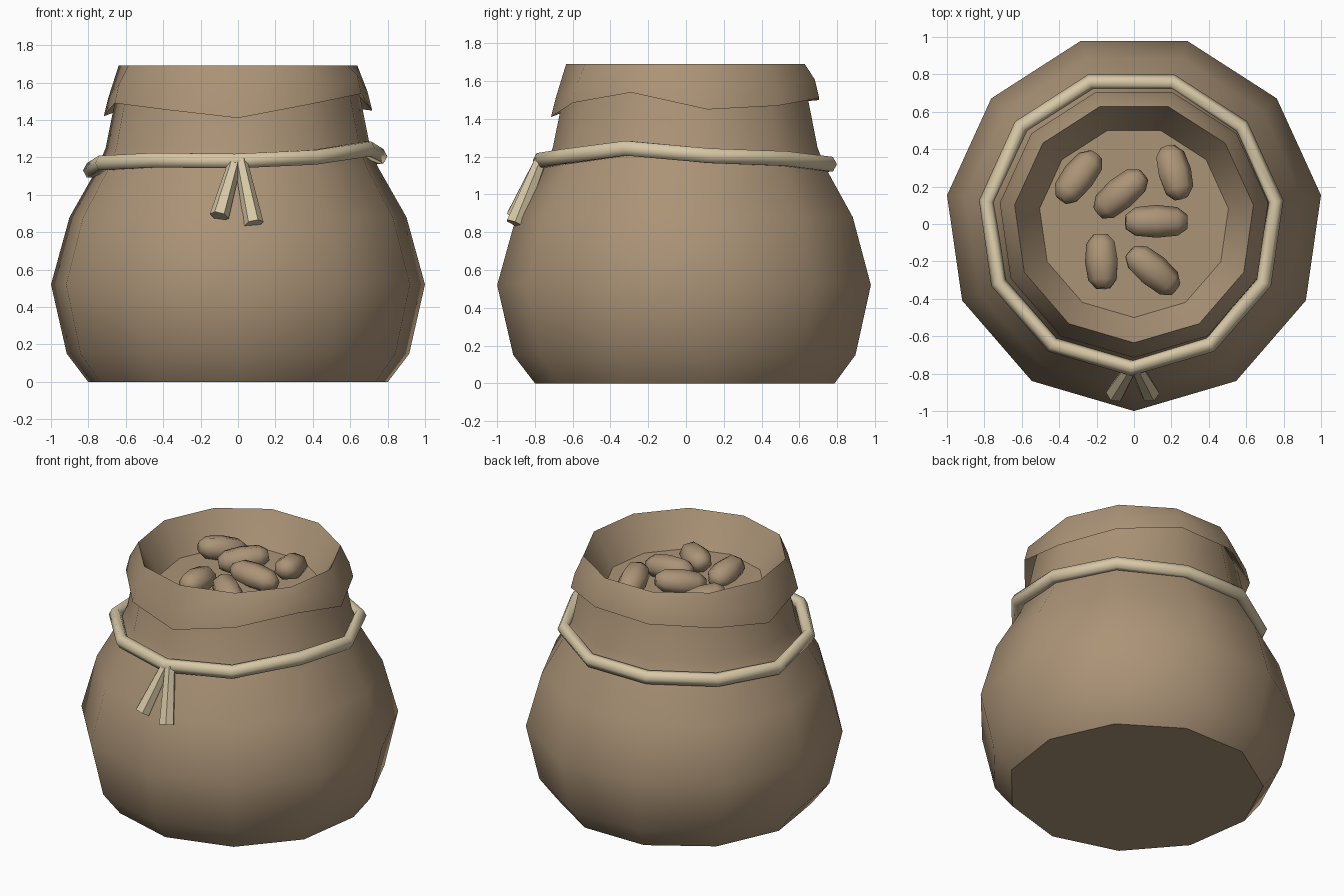
import bpy, bmesh, math
from mathutils import Vector, Matrix

if "Cube" in bpy.data.objects:
    bpy.data.objects.remove(bpy.data.objects["Cube"])

N = 11          # sides of the sack
CY = 0.01       # centre offset in y


def material(name, rgb):
    m = bpy.data.materials.new(name)
    m.diffuse_color = (*rgb, 1)
    m.use_nodes = True
    m.node_tree.nodes["Principled BSDF"].inputs["Base Color"].default_value = m.diffuse_color
    return m


BURLAP = material("burlap_brown", (0.41, 0.295, 0.185))
ROPE = material("rope_cream", (0.68, 0.575, 0.38))


def point(k, r, z, dx=0.0):
    a = -math.pi / 2 + 2 * math.pi * k / N
    return Vector((r * math.cos(a) + dx, r * math.sin(a) + CY, z))


def finish(name, bm, mat, angle):
    bmesh.ops.recalc_face_normals(bm, faces=bm.faces)
    me = bpy.data.meshes.new(name)
    bm.to_mesh(me)
    bm.free()
    me.materials.append(mat)
    ob = bpy.data.objects.new(name, me)
    bpy.context.collection.objects.link(ob)
    bpy.context.view_layer.objects.active = ob
    ob.select_set(True)
    bpy.ops.object.shade_smooth_by_angle(angle=math.radians(angle))
    ob.select_set(False)
    return ob


def skin(bm, rings, closed=False, caps=True):
    """Bridge successive rings of points with quads."""
    vs = [[bm.verts.new(p) for p in ring] for ring in rings]
    n = len(vs[0])
    pairs = list(zip(vs, vs[1:])) + ([(vs[-1], vs[0])] if closed else [])
    for a, b in pairs:
        for i in range(n):
            j = (i + 1) % n
            bm.faces.new((a[i], a[j], b[j], b[i]))
    if caps and not closed:
        bm.faces.new(vs[0])
        bm.faces.new(vs[-1])


# Sack: body, neck, drooping folded lip, inner wall and inner floor
HEM = [1.41, 1.485, 1.54, 1.45, 1.47, 1.51, 1.50, 1.48, 1.42, 1.49, 1.455]
profile = [(0.81, 0.0), (0.925, 0.15), (1.01, 0.52), (0.91, 0.88), (0.755, 1.15),
           (0.715, 1.25), (0.66, 1.52), (0.64, 1.60)]
rings = [[point(k, r, z) for k in range(N)] for r, z in profile]
rings.append([point(k, 0.725, HEM[k]) for k in range(N)])
rings.append([point(k, 0.70, HEM[k] + 0.10) for k in range(N)])
for r, z in [(0.645, 1.69), (0.605, 1.62), (0.51, 1.47)]:
    rings.append([point(k, r, z) for k in range(N)])
bm = bmesh.new()
skin(bm, rings)
finish("sack", bm, BURLAP, 50)

# Rope tied around the neck, uneven in height
ROPE_Z = [1.18, 1.20, 1.245, 1.205, 1.19, 1.16, 1.16, 1.15, 1.13, 1.17, 1.185]
S = 6
bm = bmesh.new()
rings = []
for k in range(N):
    ring = []
    for s in range(S):
        t = 2 * math.pi * s / S
        ring.append(point(k, 0.78 + 0.042 * math.cos(t),
                          ROPE_Z[k] + 0.045 * math.sin(t), -0.015))
    rings.append(ring)
skin(bm, rings, closed=True)
finish("rope", bm, ROPE, 70)


# Two loose rope ends, widening downwards
def rope_end(name, top, bottom):
    top, bottom = Vector(top), Vector(bottom)
    d = bottom - top
    bm = bmesh.new()
    bmesh.ops.create_cone(bm, cap_ends=True, segments=6, radius1=0.035,
                          radius2=0.052, depth=d.length)
    rot = d.to_track_quat('Z', 'Y').to_matrix().to_4x4()
    bm.transform(Matrix.Translation((top + bottom) / 2) @ rot)
    finish(name, bm, ROPE, 50)


rope_end("rope_end_left", (-0.015, -0.77, 1.18), (-0.10, -0.905, 0.885))
rope_end("rope_end_right", (0.015, -0.77, 1.18), (0.085, -0.905, 0.845))

# Beans lying in the mouth: x, y, z, heading, tilt, length
BEANS = [(-0.295, 0.25, 1.53, 52, 12, 0.31), (-0.07, 0.16, 1.55, 40, -8, 0.32),
         (0.215, 0.275, 1.53, -75, -14, 0.29), (0.12, 0.01, 1.54, 0, 5, 0.33),
         (-0.17, -0.20, 1.51, 93, 5, 0.29), (0.10, -0.25, 1.52, -40, 8, 0.32)]
for i, (x, y, z, head, tilt, length) in enumerate(BEANS):
    bm = bmesh.new()
    rings = []
    for t, r in [(-0.5, 0.04), (-0.34, 0.08), (0, 0.092), (0.34, 0.08), (0.5, 0.04)]:
        rings.append([Vector((t * length, r * math.cos(2 * math.pi * s / 7),
                              0.9 * r * math.sin(2 * math.pi * s / 7)))
                      for s in range(7)])
    skin(bm, rings)
    bm.transform(Matrix.Translation((x, y, z))
                 @ Matrix.Rotation(math.radians(head), 4, 'Z')
                 @ Matrix.Rotation(math.radians(tilt), 4, 'Y'))
    finish("bean_%d" % (i + 1), bm, BURLAP, 60)
